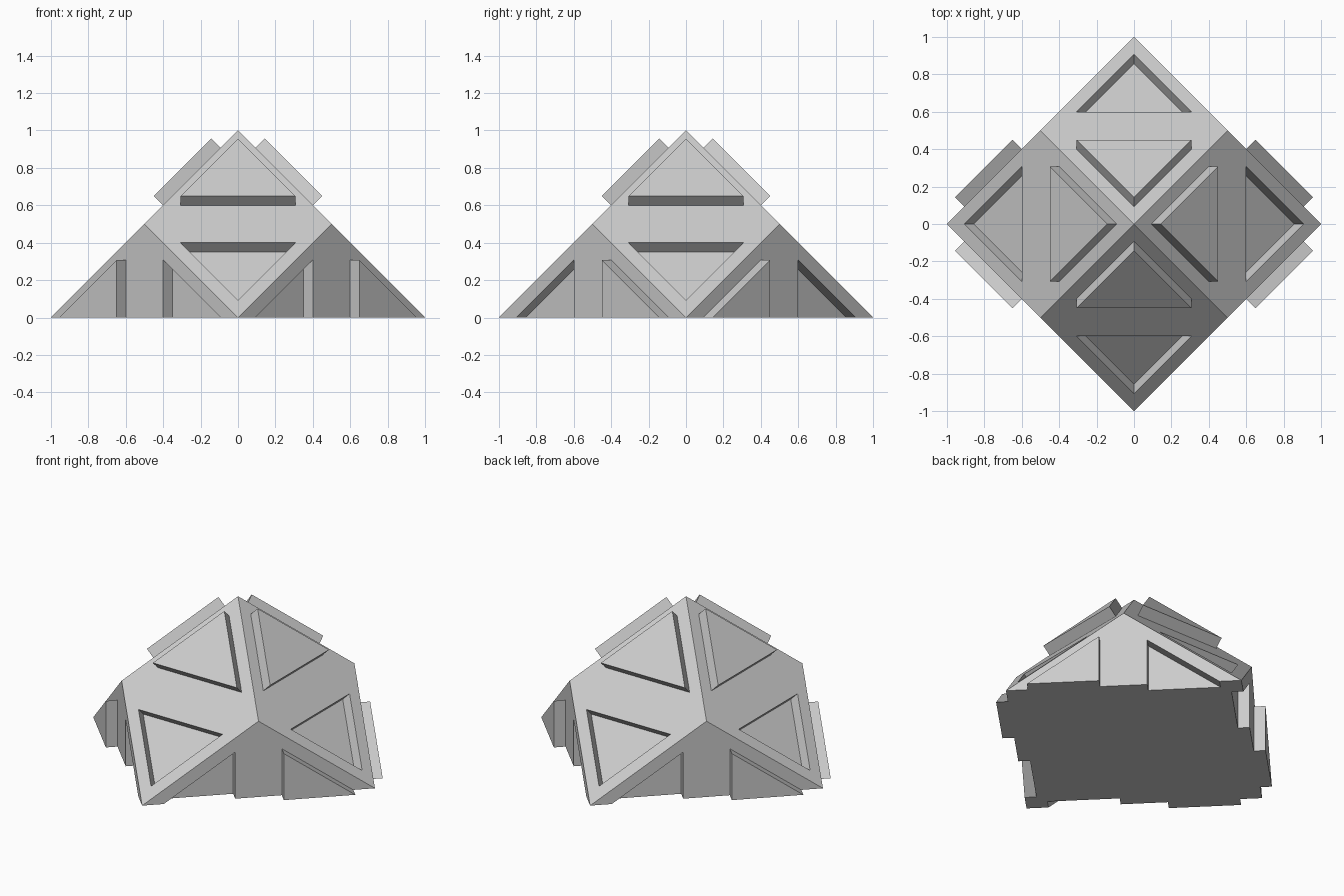
import bpy
import bmesh
from itertools import product
from mathutils import Vector

cube = bpy.data.objects.get("Cube")
if cube:
    bpy.data.objects.remove(cube, do_unlink=True)

# One plain grey for the whole block
GREY = (0.6, 0.6, 0.6, 1)
grey = bpy.data.materials.new("grey")
grey.use_nodes = True
grey.diffuse_color = GREY
grey.node_tree.nodes["Principled BSDF"].inputs["Base Color"].default_value = GREY

X, Y, Z = Vector((1, 0, 0)), Vector((0, 1, 0)), Vector((0, 0, 1))


def make_object(name, bm):
    bmesh.ops.recalc_face_normals(bm, faces=bm.faces)
    mesh = bpy.data.meshes.new(name)
    bm.to_mesh(mesh)
    bm.free()
    mesh.materials.append(grey)
    obj = bpy.data.objects.new(name, mesh)
    bpy.context.collection.objects.link(obj)
    return obj


def add_prism(bm, near, far, low, high):
    """Triangular prism on the rhombus between two tips, pointing to the near one."""
    centre, along = (near + far) / 2, near - far
    across = near.cross(far).normalized()
    outline = [(0.407, 0), (0.1, 0.307), (0.1, -0.307)]
    rings = [[bm.verts.new(centre * (1 + k) + along * t + across * s) for t, s in outline]
             for k in (low, high)]
    for ring in rings:
        bm.faces.new(ring)
    for i in range(len(outline)):
        j = (i + 1) % len(outline)
        bm.faces.new((rings[0][i], rings[0][j], rings[1][j], rings[1][i]))


def combine(target, tool, operation):
    mod = target.modifiers.new(operation, "BOOLEAN")
    mod.object, mod.operation, mod.solver = tool, operation, "EXACT"
    bpy.context.view_layer.objects.active = target
    bpy.ops.object.modifier_apply(modifier=mod.name)
    bpy.data.objects.remove(tool, do_unlink=True)


# Rhombic dodecahedron body
bm = bmesh.new()
for axis in (X, Y, Z):
    for sign in (1, -1):
        bm.verts.new(axis * sign)
for corner in product((-0.5, 0.5), repeat=3):
    bm.verts.new(corner)
bmesh.ops.convex_hull(bm, input=bm.verts)
bmesh.ops.dissolve_limit(bm, angle_limit=0.01, verts=bm.verts, edges=bm.edges)
body = make_object("interlocking_block", bm)

# Each face has a raised triangle at one tip and a matching recess at the other
pairs = [(Z, axis * s) for axis in (X, Y) for s in (1, -1)]
pairs += [(X * a, Y * b) for a, b in product((1, -1), repeat=2)]
recesses, ridges = bmesh.new(), bmesh.new()
for raised, sunken in pairs:
    add_prism(recesses, sunken, raised, -0.1, 0.05)
    add_prism(ridges, raised, sunken, -0.03, 0.1)
combine(body, make_object("recess_cutter", recesses), "DIFFERENCE")
combine(body, make_object("raised_triangles", ridges), "UNION")

# Flat underside
bm = bmesh.new()
bmesh.ops.create_cube(bm, size=4)
bmesh.ops.translate(bm, verts=bm.verts, vec=Z * -2)
combine(body, make_object("ground_cutter", bm), "DIFFERENCE")
